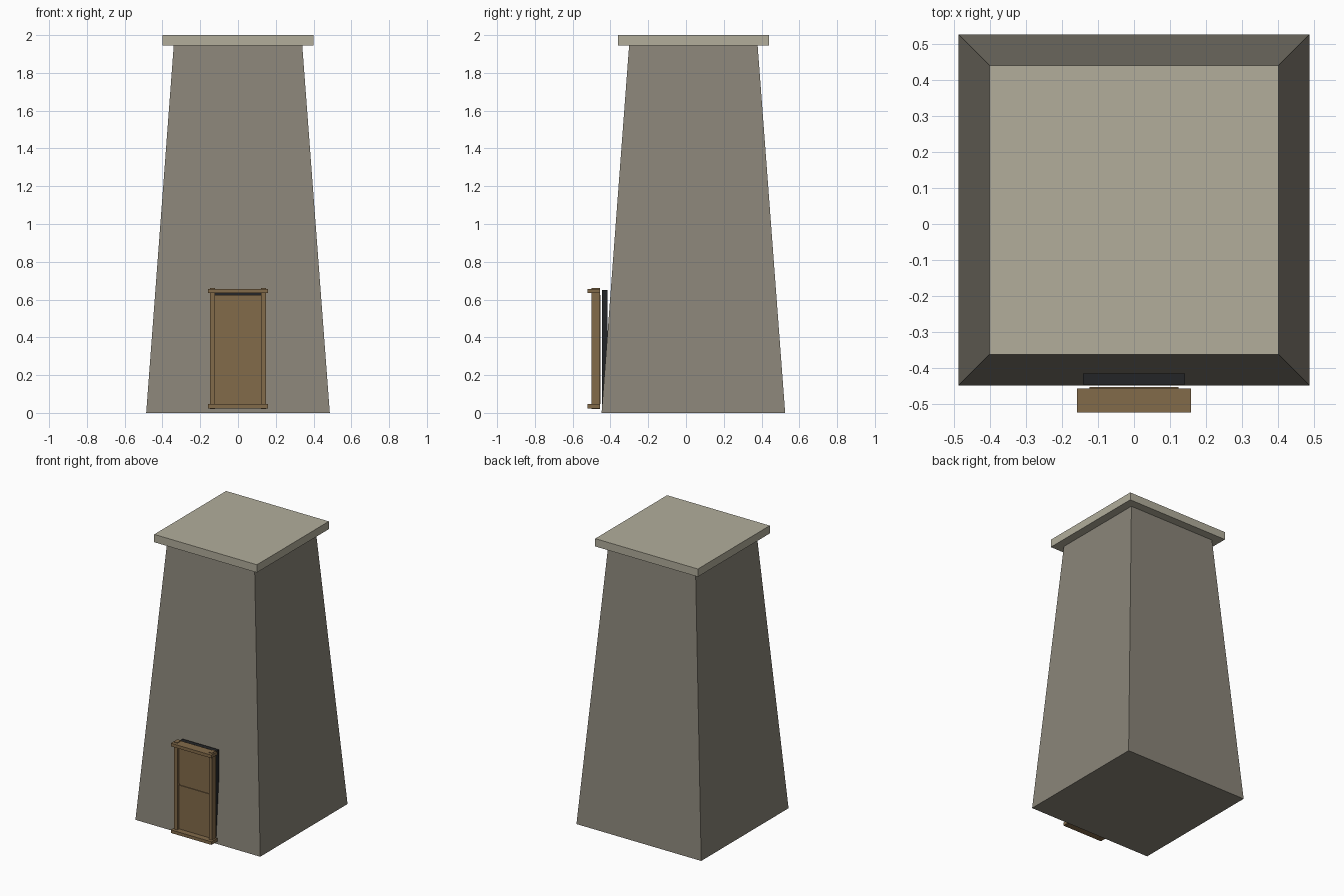
import bpy
import bmesh

cube = bpy.data.objects.get("Cube")
if cube:
    bpy.data.objects.remove(cube, do_unlink=True)


def material(name, rgb):
    mat = bpy.data.materials.new(name)
    mat.use_nodes = True
    mat.diffuse_color = (*rgb, 1)
    mat.node_tree.nodes["Principled BSDF"].inputs["Base Color"].default_value = (*rgb, 1)
    return mat


STONE = material("stone", (0.255, 0.235, 0.19))
PALE = material("pale stone", (0.445, 0.42, 0.33))
WOOD = material("brown wood", (0.225, 0.145, 0.068))
DARK = material("near black", (0.017, 0.018, 0.02))


def block(name, mat, x, y, z, taper=1.0):
    """Box between the x, y and z limits, its top scaled by taper."""
    bm = bmesh.new()
    bmesh.ops.create_cube(bm, size=1)
    for v in bm.verts:
        scale = taper if v.co.z > 0 else 1
        v.co.x *= (x[1] - x[0]) * scale
        v.co.y *= (y[1] - y[0]) * scale
        v.co.z *= z[1] - z[0]
    mesh = bpy.data.meshes.new(name)
    bm.to_mesh(mesh)
    bm.free()
    mesh.materials.append(mat)
    obj = bpy.data.objects.new(name, mesh)
    obj.location = [(lo + hi) / 2 for lo, hi in (x, y, z)]
    bpy.context.collection.objects.link(obj)
    return obj


# Tapered tower and its overhanging roof slab
block("tower_body", STONE, (-0.486, 0.486), (-0.447, 0.525), (0, 1.945), taper=0.7)
block("roof_slab", PALE, (-0.4, 0.4), (-0.361, 0.439), (1.945, 2))

# Dark doorway behind the door
block("doorway", DARK, (-0.141, 0.141), (-0.445, -0.415), (0.04, 0.65))

# Door frame: two posts, a lintel and a sill
for side, sign in (("left", 1), ("right", -1)):
    x = sorted((sign * 0.123, sign * 0.147))
    block(side + "_door_post", WOOD, x, (-0.5, -0.456), (0.02, 0.66))
for name, z in (("door_lintel", 0.634), ("door_sill", 0.024)):
    block(name, WOOD, (-0.158, 0.158), (-0.522, -0.456), (z, z + 0.022))

# Door leaf: two panels with a thin rail between them
for name, z in (("lower_door_panel", (0.046, 0.354)), ("upper_door_panel", (0.364, 0.625))):
    block(name, WOOD, (-0.123, 0.123), (-0.48, -0.452), z)
block("door_rail", WOOD, (-0.123, 0.123), (-0.475, -0.452), (0.354, 0.364))
